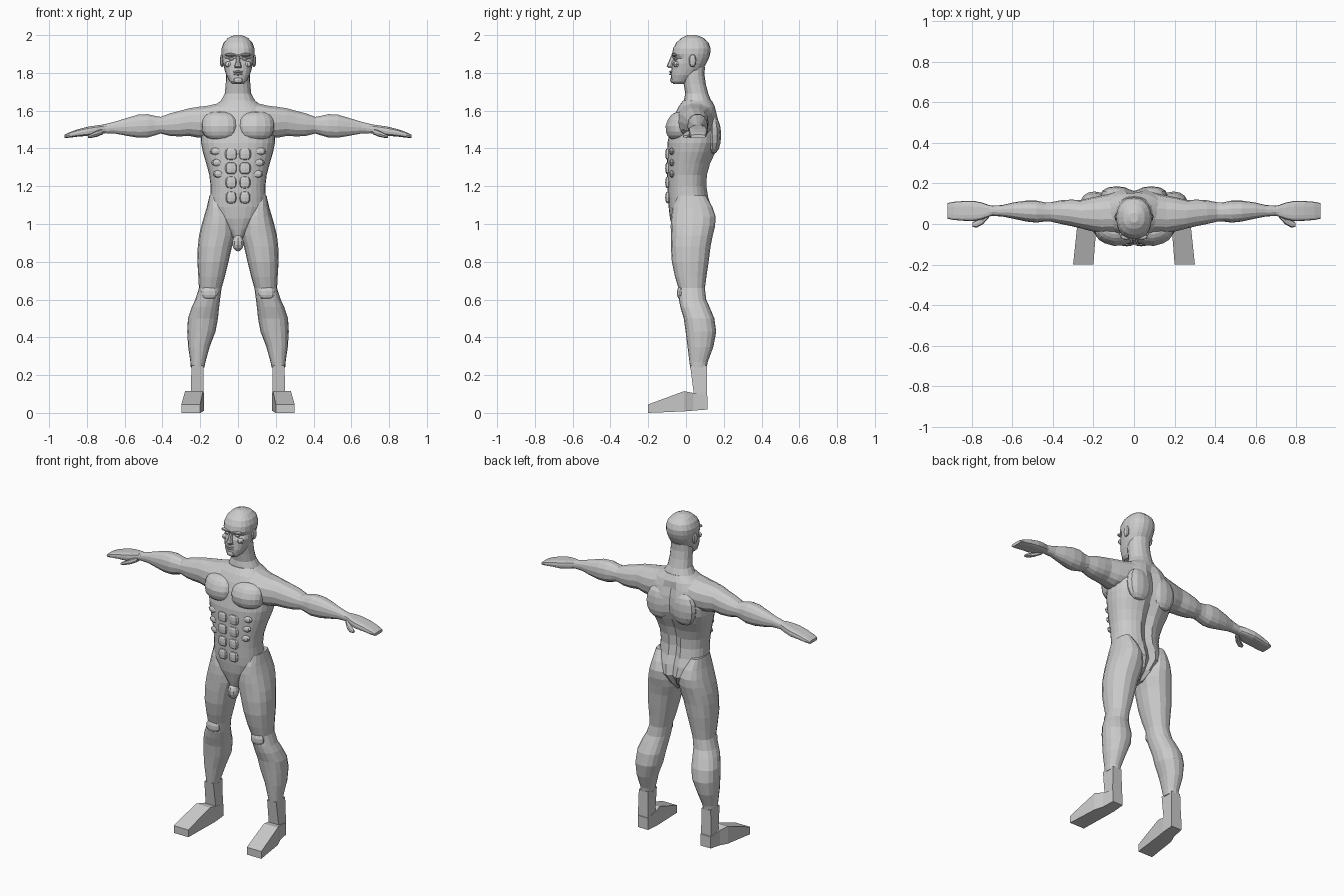
import bpy, bmesh, math
from mathutils import Vector

skin = bpy.data.materials.new("light_grey")
skin.diffuse_color = (0.6, 0.6, 0.6, 1)


def finish(name, bm, mirror):
    bmesh.ops.recalc_face_normals(bm, faces=bm.faces)
    me = bpy.data.meshes.new(name)
    bm.to_mesh(me)
    bm.free()
    me.materials.append(skin)
    ob = bpy.data.objects.new(name, me)
    bpy.context.collection.objects.link(ob)
    if mirror:
        ob.modifiers.new("Mirror", 'MIRROR')
    return ob


def power(v, p):
    return math.copysign(abs(v) ** (2 / p), v)


def loft(name, axis, rings, n=16, p=2.3, mirror=True, shape=None, turn=0.0):
    """Skin through rings (position, u_min, u_max, v_min, v_max) along an axis."""
    bm = bmesh.new()
    loops = []
    for t, u0, u1, v0, v1 in rings:
        loop = []
        for i in range(n):
            a = 2 * math.pi * (i + turn) / n
            u = (u0 + u1) / 2 + (u1 - u0) / 2 * power(math.cos(a), p)
            v = (v0 + v1) / 2 + (v1 - v0) / 2 * power(math.sin(a), p)
            co = {'X': (t, u, v), 'Y': (u, t, v), 'Z': (u, v, t)}[axis]
            co = Vector(co)
            if shape:
                shape(co)
            loop.append(bm.verts.new(co))
        loops.append(loop)
    for a, b in zip(loops, loops[1:]):
        for i in range(n):
            j = (i + 1) % n
            bm.faces.new((a[i], a[j], b[j], b[i]))
    bm.faces.new(loops[0])
    bm.faces.new(loops[-1])
    return finish(name, bm, mirror)


def blob(name, loc, size, p=2.0, mirror=True, seg=12, shape=None):
    """Rounded muscle or feature made from a squared-off sphere."""
    bm = bmesh.new()
    bmesh.ops.create_uvsphere(bm, u_segments=seg, v_segments=seg // 2 + 2, radius=1)
    for v in bm.verts:
        v.co = Vector([loc[k] + size[k] * power(v.co[k], p) for k in range(3)])
        if shape:
            shape(v.co)
    return finish(name, bm, mirror)


# Torso, tapering to the crotch, with a groove down the spine
def spine(co):
    if co.y > 0.05 and abs(co.x) < 0.012 and co.z < 1.6:
        co.y -= 0.02


torso_rows = [
    (0.92, .025, -.055, .07), (0.97, .065, -.07, .115), (1.03, .125, -.085, .15),
    (1.09, .152, -.092, .138), (1.14, .147, -.096, .12), (1.20, .145, -.098, .11),
    (1.26, .152, -.1, .113), (1.32, .168, -.1, .13), (1.38, .186, -.1, .158),
    (1.43, .196, -.098, .178), (1.48, .197, -.088, .183), (1.53, .19, -.078, .178),
    (1.58, .175, -.06, .165), (1.62, .14, -.04, .153), (1.655, .085, -.015, .135)]
loft("torso", 'Z', [(z, -w, w, f, b) for z, w, f, b in torso_rows], 28, 2.3, False, spine)


# Chest muscles with a flat lower edge
def chest_slope(co):
    co.y += 0.22 * max(0, co.x - 0.1) + 0.3 * max(0, co.z - 1.52)


blob("chest_muscle", (.098, -.048, 1.52), (.095, .06, .075), 2.7, True, 16, chest_slope)

# Stomach muscles and ribs
for i, (z, w) in enumerate([(1.37, .034), (1.295, .033), (1.22, .031), (1.14, .029)]):
    blob(f"stomach_muscle_{i + 1}", (.036, -.093, z), (w, .017, .032), 2.8, True, 8)
for i in range(3):
    blob(f"rib_muscle_{i + 1}", (.115 - .008 * i, -.073, 1.385 - .06 * i), (.035, .016, .02), 2, True, 8)
blob("shoulder_blade", (.085, .14, 1.47), (.08, .046, .1), 2.2)

# Legs, from hip to just above the ankle
loft("leg", 'Z', [
    (.24, .178, .25, .022, .11), (.27, .172, .252, .018, .115), (.35, .15, .264, .008, .145),
    (.43, .119, .269, -.002, .16), (.5, .106, .265, -.012, .15), (.56, .1, .245, -.03, .125),
    (.6, .095, .226, -.038, .107), (.66, .087, .207, -.04, .1), (.72, .07, .21, -.058, .108),
    (.8, .05, .215, -.075, .12), (.88, .032, .213, -.08, .13), (.94, .014, .206, -.08, .142),
    (.99, .014, .194, -.081, .154), (1.04, .022, .18, -.078, .157), (1.09, .05, .165, -.07, .14),
    (1.15, .09, .151, -.045, .105)], 16, 2.3)
blob("knee_cap", (.152, -.02, .635), (.045, .028, .035), 2.6, True, 10)
blob("groin", (0, -.045, .9), (.032, .035, .045), 2, False, 10)

# Squared ankles and wedge feet
loft("ankle", 'Z', [(.05, .18, .25, .045, .112), (.11, .182, .25, .04, .112),
                    (.25, .184, .246, .022, .11)], 4, 1000, True, None, .5)
loft("foot", 'Y', [(-.2, .2, .3, 0, .045), (-.01, .185, .28, .008, .115),
                   (.04, .18, .26, .012, .105), (.115, .18, .25, .018, .09)],
     4, 1000, True, None, .5)

# Arms, from inside the shoulder to the wrist
loft("arm", 'X', [
    (.05, -.02, .14, 1.5, 1.66), (.1, -.045, .15, 1.47, 1.642), (.16, -.045, .14, 1.455, 1.628),
    (.21, -.035, .13, 1.455, 1.622), (.26, -.022, .118, 1.465, 1.614), (.31, -.01, .12, 1.462, 1.6),
    (.36, .0, .117, 1.465, 1.587), (.41, .012, .107, 1.478, 1.568), (.44, .012, .107, 1.468, 1.574),
    (.48, .007, .115, 1.456, 1.583), (.53, .012, .115, 1.456, 1.58), (.59, .025, .107, 1.466, 1.562),
    (.65, .037, .093, 1.478, 1.543), (.7, .04, .09, 1.48, 1.53), (.74, .03, .1, 1.477, 1.523)], 14)

# Hands with thumbs
loft("hand", 'X', [(.71, .038, .092, 1.482, 1.527), (.75, .022, .106, 1.474, 1.522),
                   (.79, .014, .114, 1.466, 1.516), (.84, .016, .113, 1.463, 1.504),
                   (.89, .02, .109, 1.457, 1.487), (.918, .026, .103, 1.455, 1.473)], 14, 3.5)
loft("thumb", 'X', [(.715, .03, .065, 1.475, 1.505), (.745, -.002, .04, 1.462, 1.495),
                    (.775, -.018, .02, 1.456, 1.48), (.795, -.014, .008, 1.456, 1.47)], 8)

# Neck
loft("neck", 'Z', [(1.61, -.12, .12, -.035, .15), (1.65, -.092, .092, -.012, .135),
                   (1.69, -.07, .07, -.004, .118), (1.74, -.065, .065, -.012, .105),
                   (1.79, -.064, .064, -.02, .098), (1.83, -.06, .06, -.02, .1)], 16, 2.2, False)


# Head with sunken eye sockets
def sockets(co):
    if co.y < -.02 and 1.86 < co.z < 1.89 and .01 < abs(co.x) < .07:
        co.y += .016


head_rows = [
    (1.74, .028, -.066, -.01), (1.755, .045, -.077, .015), (1.79, .063, -.08, .06),
    (1.82, .072, -.077, .09), (1.85, .08, -.074, .108), (1.875, .084, -.073, .12),
    (1.9, .087, -.074, .128), (1.93, .087, -.068, .13), (1.96, .076, -.052, .12),
    (1.985, .053, -.024, .093), (2.0, .02, .008, .055)]
loft("head", 'Z', [(z, -w, w, f, b) for z, w, f, b in head_rows], 20, 2.3, False, sockets)

# Face details and ears
loft("nose", 'Z', [(1.825, -.02, .02, -.09, -.06), (1.835, -.019, .019, -.103, -.06),
                   (1.86, -.011, .011, -.092, -.06), (1.89, -.009, .009, -.079, -.055)], 8, 2, False)
blob("brow", (.036, -.062, 1.896), (.032, .016, .009), 2.3, True, 8)
blob("eye", (.034, -.052, 1.873), (.016, .012, .009), 2, True, 8)
blob("cheek_bone", (.05, -.05, 1.845), (.022, .018, .016), 2, True, 8)
blob("upper_lip", (0, -.078, 1.806), (.027, .012, .006), 2, False, 8)
blob("lower_lip", (0, -.077, 1.793), (.023, .012, .006), 2, False, 8)
blob("chin", (0, -.068, 1.762), (.028, .016, .016), 2.4, False, 8)
blob("ear", (.085, .035, 1.865), (.011, .02, .034), 2.2, True, 8)
